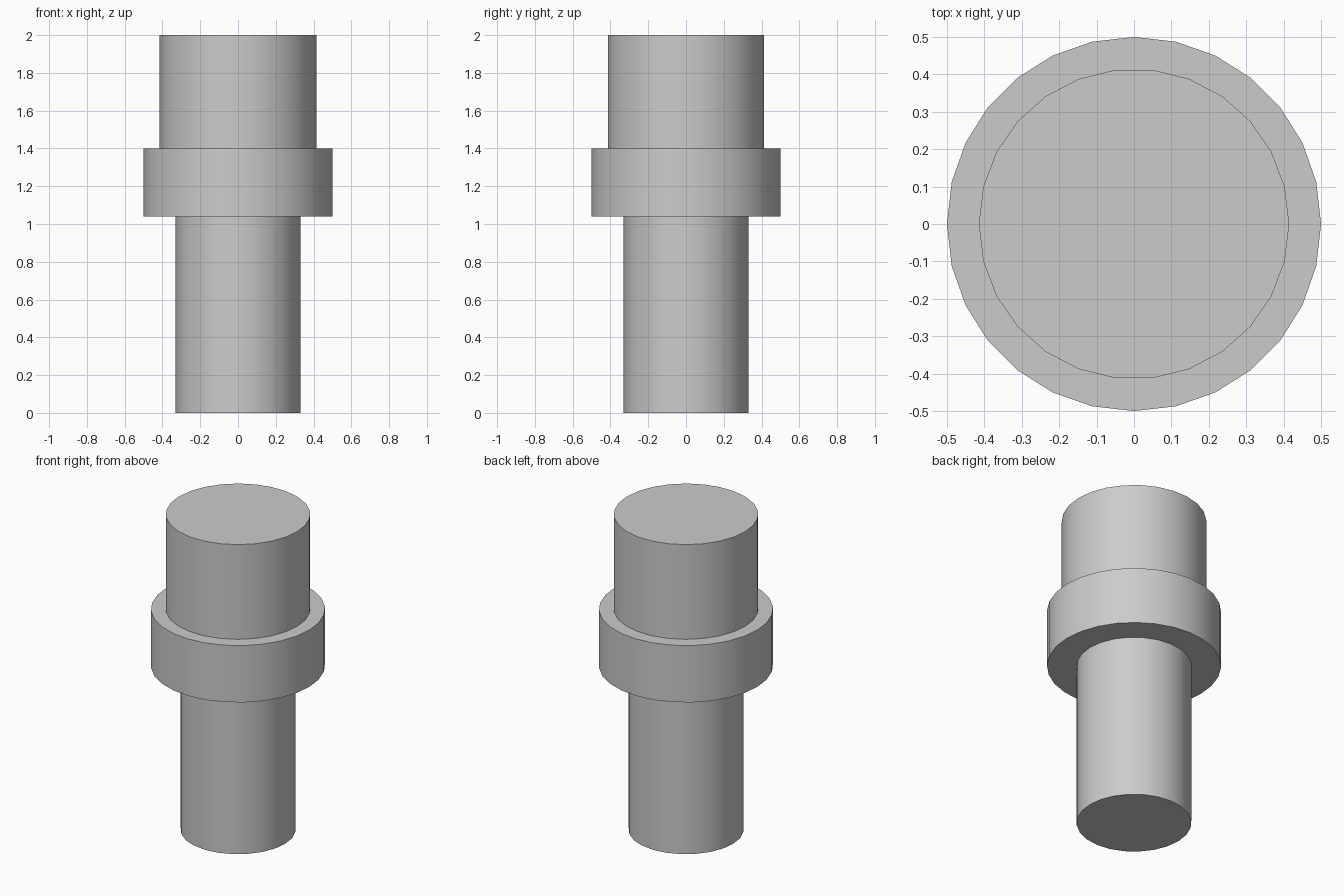
import bpy
import math

cube = bpy.data.objects.get("Cube")
if cube:
    bpy.data.objects.remove(cube, do_unlink=True)

# One plain grey for the whole pin
grey = bpy.data.materials.new("plain_grey")
grey.use_nodes = True
colour = (0.6, 0.6, 0.6, 1)
grey.diffuse_color = colour
grey.node_tree.nodes["Principled BSDF"].inputs["Base Color"].default_value = colour


def add_cylinder(name, radius, bottom, top, sides):
    """Upright cylinder with a corner on the x axis and smooth sides."""
    bpy.ops.mesh.primitive_cylinder_add(
        vertices=sides, radius=radius, depth=top - bottom,
        location=(0, 0, (bottom + top) / 2), rotation=(0, 0, math.pi / 2))
    part = bpy.context.object
    part.name = name
    part.data.materials.append(grey)
    bpy.ops.object.shade_smooth_by_angle(angle=math.radians(30))
    return part


# Narrow shaft, wide collar and head, stacked
add_cylinder("lower_shaft", 0.33, 0, 1.04, 24)
add_cylinder("collar", 0.5, 1.04, 1.4, 28)
add_cylinder("head", 0.415, 1.4, 2, 26)
